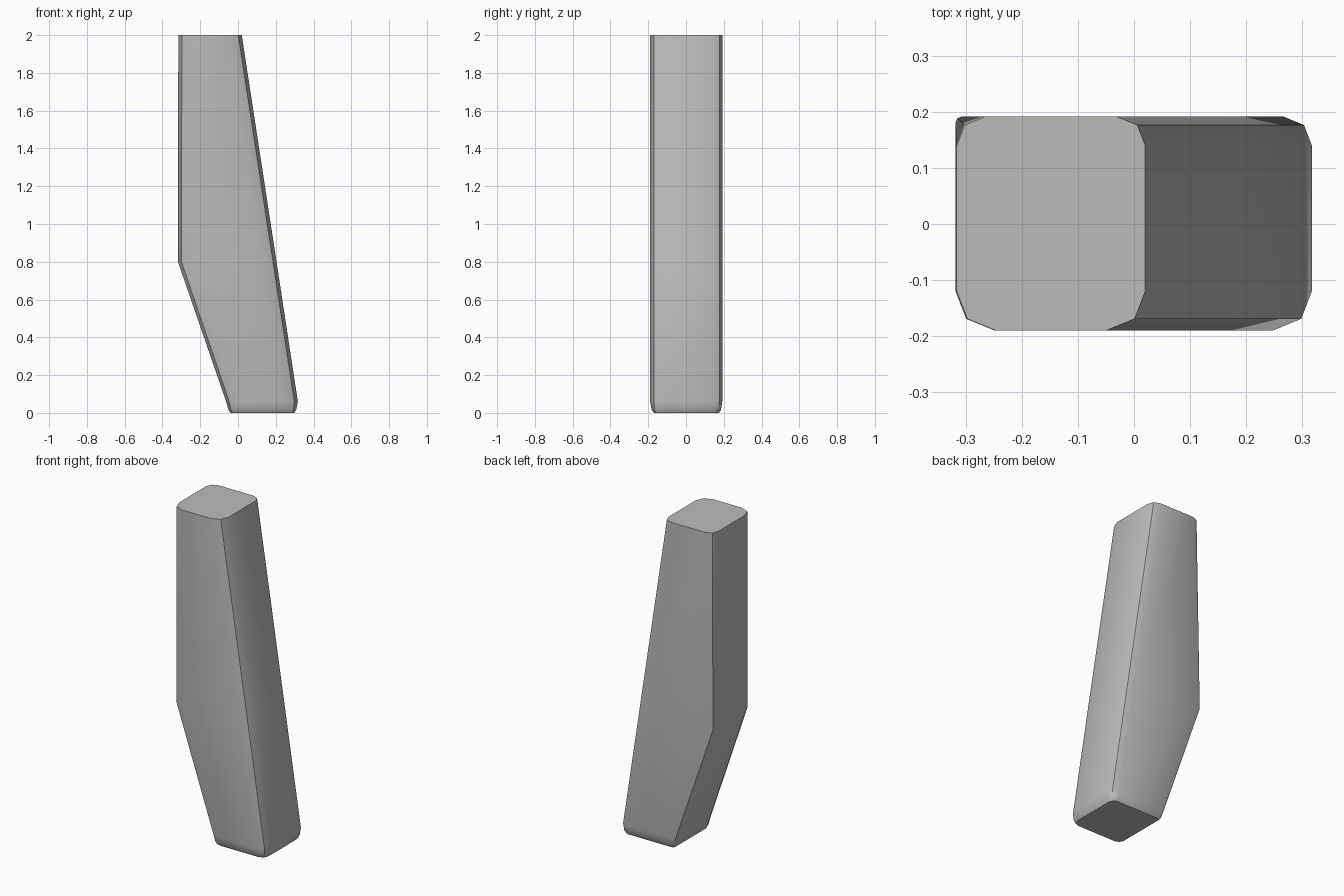
import bpy
import bmesh
import math

cube = bpy.data.objects.get("Cube")
if cube:
    bpy.data.objects.remove(cube, do_unlink=True)


def make_material(name, value):
    mat = bpy.data.materials.new(name)
    mat.use_nodes = True
    color = (value, value, value, 1)
    mat.diffuse_color = color
    mat.node_tree.nodes["Principled BSDF"].inputs["Base Color"].default_value = color
    return mat


def rounded_ring(bm, z, left, right, front, back, cuts):
    """Rectangle with each corner softened by two bevel segments."""
    corners = [(left, front, 1, 1), (right, front, -1, 1),
               (right, back, -1, -1), (left, back, 1, -1)]
    ring = []
    for i, ((x, y, sx, sy), c) in enumerate(zip(corners, cuts)):
        offsets = [(0, c), (c * 0.27, c * 0.3), (c, 0)]
        if i % 2:
            offsets.reverse()
        ring += [bm.verts.new((x + sx * dx, y + sy * dy, z)) for dx, dy in offsets]
    return ring


# Sections from the foot to the flat top:
# z, left, right, front, back, corner cuts
sections = [
    (0.0, -0.04, 0.298, -0.17, 0.175, (0.035, 0.04, 0.03, 0.015)),
    (0.015, -0.05, 0.308, -0.182, 0.185, (0.05, 0.055, 0.04, 0.015)),
    (0.06, -0.063, 0.317, -0.19, 0.192, (0.06, 0.07, 0.052, 0.018)),
    (0.8, -0.318, 0.204, -0.19, 0.192, (0.07, 0.07, 0.052, 0.012)),
    (2.0, -0.316, 0.02, -0.19, 0.192, (0.07, 0.07, 0.052, 0.052)),
]

# Tapered, kinked block lofted through the sections
bm = bmesh.new()
rings = [rounded_ring(bm, *s) for s in sections]
for low, high in zip(rings, rings[1:]):
    n = len(low)
    for i in range(n):
        j = (i + 1) % n
        bm.faces.new((low[i], low[j], high[j], high[i]))
bm.faces.new(rings[0][::-1])
bm.faces.new(rings[-1])
bmesh.ops.recalc_face_normals(bm, faces=bm.faces)

mesh = bpy.data.meshes.new("tapered_block")
bm.to_mesh(mesh)
bm.free()
mesh.materials.append(make_material("plain grey", 0.5))
block = bpy.data.objects.new("tapered_block", mesh)
bpy.context.collection.objects.link(block)

# Smooth sides, crisp top and foot
bpy.ops.object.select_all(action='DESELECT')
block.select_set(True)
bpy.context.view_layer.objects.active = block
bpy.ops.object.shade_smooth_by_angle(angle=math.radians(40))
